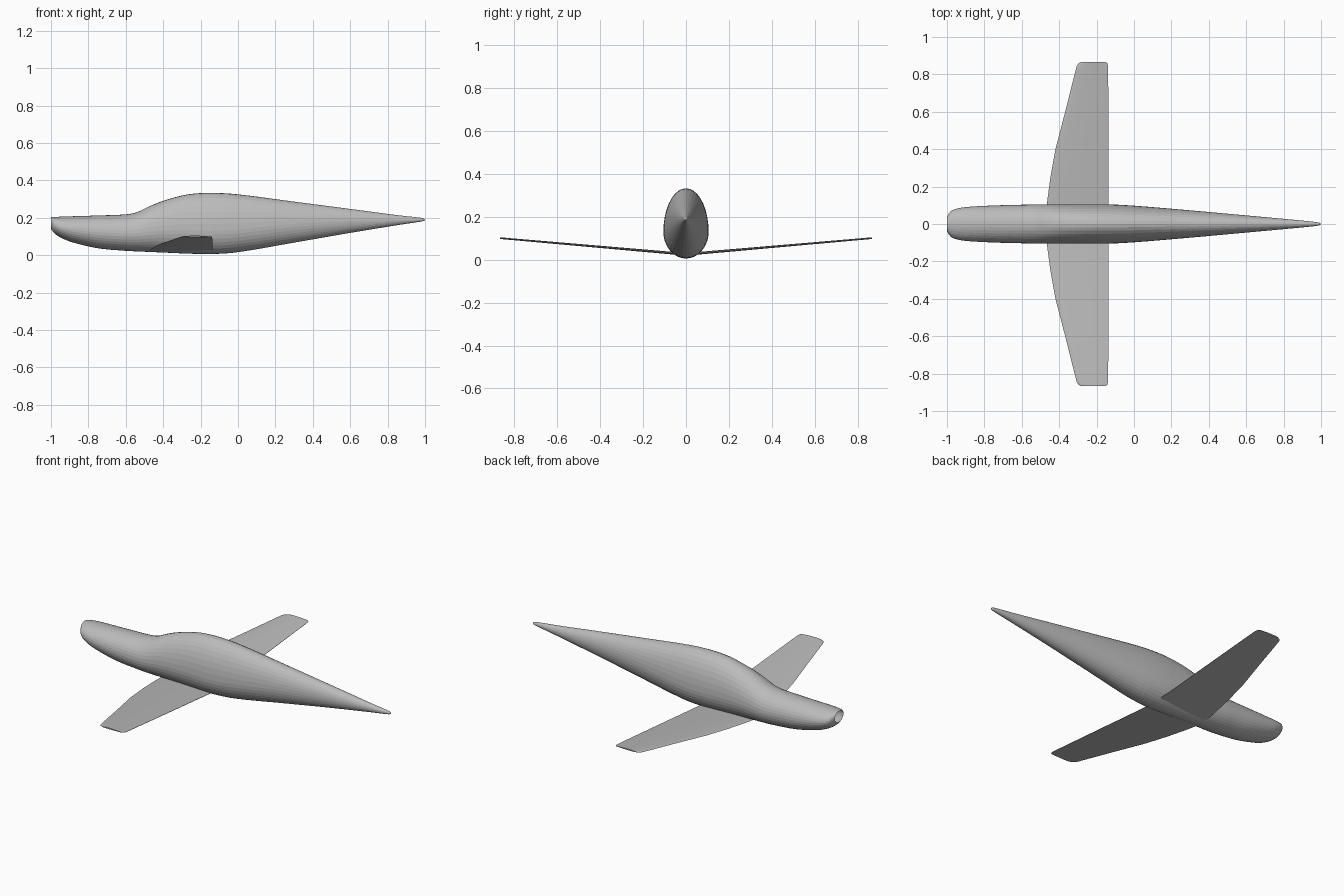
import bpy, bmesh, math

cube = bpy.data.objects.get("Cube")
if cube:
    bpy.data.objects.remove(cube)

grey = bpy.data.materials.new("light grey")
grey.use_nodes = True
tone = (0.5, 0.5, 0.5, 1)
grey.diffuse_color = tone
grey.node_tree.nodes["Principled BSDF"].inputs["Base Color"].default_value = tone


def spline(points, steps):
    """Pass a smooth curve through rows of values."""
    rows = []
    for i in range(len(points) - 1):
        a, b, c, d = (points[max(0, min(len(points) - 1, i + k))] for k in (-1, 0, 1, 2))
        for s in range(steps):
            t = s / steps
            row = []
            for p, q, r, w, x0, x1, x2, x3 in zip(a, b, c, d, *([v[0]] * len(b) for v in (a, b, c, d))):
                m1 = (r - p) / (x2 - x0) * (x2 - x1)
                m2 = (w - q) / (x3 - x1) * (x2 - x1)
                row.append((2*t**3 - 3*t*t + 1) * q + (t**3 - 2*t*t + t) * m1
                           + (3*t*t - 2*t**3) * r + (t**3 - t*t) * m2)
            rows.append(row)
    return rows + [list(points[-1])]


def loft(name, rings, cap_start=False, cap_end=False):
    """Skin closed rings of points into one object."""
    bm = bmesh.new()
    loops = [[bm.verts.new(p) for p in ring] for ring in rings]
    for a, b in zip(loops, loops[1:]):
        for i in range(len(a)):
            j = (i + 1) % len(a)
            bm.faces.new((a[i], a[j], b[j], b[i]))
    if cap_start:
        bm.faces.new(loops[0])
    if cap_end:
        bm.faces.new(loops[-1])
    bmesh.ops.recalc_face_normals(bm, faces=bm.faces)
    mesh = bpy.data.meshes.new(name)
    bm.to_mesh(mesh)
    bm.free()
    mesh.materials.append(grey)
    obj = bpy.data.objects.new(name, mesh)
    bpy.context.collection.objects.link(obj)
    return obj


# Fuselage stations: x, bottom, top, half width
stations = [
    (-1, .14, .203, .04), (-.98, .115, .204, .068), (-.94, .09, .206, .084),
    (-.88, .067, .208, .092), (-.75, .037, .212, .099), (-.6, .023, .218, .103),
    (-.54, .02, .23, .104), (-.47, .017, .263, .105), (-.38, .013, .297, .105),
    (-.26, .008, .326, .105), (-.14, .006, .333, .105), (0, .016, .325, .098),
    (.3, .067, .286, .073), (.6, .119, .247, .046), (.85, .16, .214, .023),
    (.95, .175, .203, .013), (.99, .182, .197, .007), (1, .187, .19, .001)]
SIDES = 36
rings = []
for x, low, high, half in spline(stations, 4):
    # The widest line sits low beneath the canopy hump
    share = 0.5 - 0.12 * math.exp(-((x + 0.12) / 0.4) ** 2)
    mid = low + (high - low) * share
    ring = []
    for k in range(SIDES):
        a = 2 * math.pi * k / SIDES
        rise = (high - mid) if math.sin(a) > 0 else (mid - low)
        ring.append((x, half * math.cos(a), mid + rise * math.sin(a)))
    rings.append(ring)
loft("fuselage", rings, cap_end=True)

# Wing outline: span, leading edge, trailing edge
outline = [(0, -.475, -.135), (.1, -.467, -.135), (.25, -.447, -.136), (.4, -.42, -.136),
           (.6, -.368, -.137), (.8, -.318, -.138), (.845, -.306, -.139),
           (.86, -.295, -.143), (.867, -.28, -.152)]
SECTION = 10


def thickness(t):
    return 1.9 * math.sqrt(t) * (1 - t) + 0.12 * t


for side, name in ((1, "left_wing"), (-1, "right_wing")):
    rings = []
    for span, lead, trail in outline:
        depth = 0.011 - 0.005 * span
        z = 0.023 + 0.088 * span
        steps = [(1 - math.cos(math.pi * k / SECTION)) / 2 for k in range(SECTION + 1)]
        upper = [(t, depth * thickness(t)) for t in steps]
        lower = [(t, -0.5 * depth * thickness(t)) for t in reversed(steps[1:])]
        rings.append([(lead + (trail - lead) * t, side * span, z + h) for t, h in upper + lower])
    wing = loft(name, rings, cap_start=True, cap_end=True)
    bpy.ops.object.select_all(action="DESELECT")
    wing.select_set(True)
    bpy.context.view_layer.objects.active = wing
    bpy.ops.object.shade_smooth_by_angle(angle=math.radians(35))
